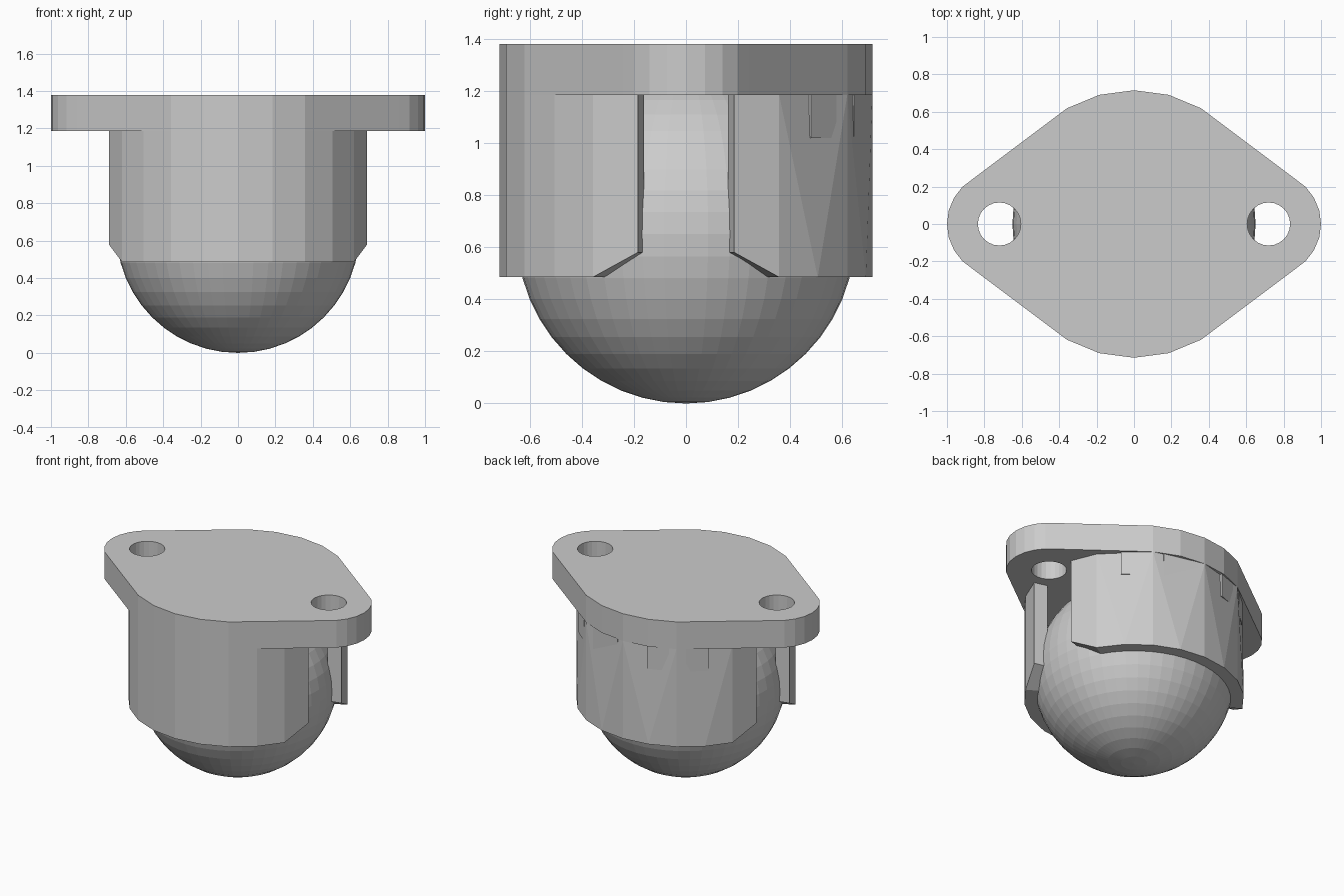
import bpy, bmesh
from math import sin, cos, radians
from mathutils import Vector

if "Cube" in bpy.data.objects:
    bpy.data.objects.remove(bpy.data.objects["Cube"])

R, R_IN = 0.715, 0.62              # housing radii
Z_LOW, Z_CHAMFER, Z_PLATE, Z_TOP = 0.485, 0.58, 1.185, 1.38


def polar(r, deg, z=0.0, cx=0.0):
    return Vector((cx + r * cos(radians(deg)), r * sin(radians(deg)), z))


def finish(name, bm):
    bmesh.ops.recalc_face_normals(bm, faces=bm.faces[:])
    mesh = bpy.data.meshes.new(name)
    bm.to_mesh(mesh)
    bm.free()
    obj = bpy.data.objects.new(name, mesh)
    bpy.context.collection.objects.link(obj)
    return obj


def wall(name, start, end, dented=()):
    """Curved wall in 15 degree facets; its two lower corners are chamfered.
    Angles in 'dented' have their upper outer point pulled in to the chord."""
    bm = bmesh.new()
    cols = []
    for a in range(start, end + 1, 15):
        zb = Z_CHAMFER if a in (start, end) else Z_LOW
        r_top = R * cos(radians(15)) if a in dented else R
        cols.append([bm.verts.new(p) for p in (
            polar(R, a, zb), polar(r_top, a, Z_PLATE),
            polar(R_IN, a, Z_PLATE), polar(R_IN, a, zb))])
    for i, (c, d) in enumerate(zip(cols, cols[1:])):
        # outer skin: split so each dent is a flat downward triangle
        if dented and start + 15 * i in dented:
            bm.faces.new((c[0], d[1], c[1]))
            bm.faces.new((c[0], d[0], d[1]))
        elif dented and start + 15 * (i + 1) in dented:
            bm.faces.new((c[0], d[0], c[1]))
            bm.faces.new((d[0], d[1], c[1]))
        else:
            bm.faces.new((c[0], d[0], d[1], c[1]))
        for k in (1, 2, 3):
            n = (k + 1) % 4
            bm.faces.new((c[k], d[k], d[n], c[n]))
    bm.faces.new(cols[0])
    bm.faces.new(cols[-1])
    return finish(name, bm)


def prism(name, loops, z0, z1):
    """Flat outline with holes, extruded upward."""
    bm = bmesh.new()
    for pts in loops:
        vs = [bm.verts.new((p.x, p.y, z0)) for p in pts]
        for a, b in zip(vs, vs[1:] + vs[:1]):
            bm.edges.new((a, b))
    bmesh.ops.triangle_fill(bm, use_beauty=True, edges=bm.edges[:])
    ext = bmesh.ops.extrude_face_region(bm, geom=bm.faces[:], use_keep_orig=True)
    top = [g for g in ext["geom"] if isinstance(g, bmesh.types.BMVert)]
    bmesh.ops.translate(bm, verts=top, vec=(0, 0, z1 - z0))
    return finish(name, bm)


# rolling ball
bm = bmesh.new()
bmesh.ops.create_uvsphere(bm, u_segments=48, v_segments=24, radius=0.65)
bmesh.ops.translate(bm, verts=bm.verts[:], vec=(0, 0, 0.65))
finish("ball", bm)

# housing walls with open slots left and right
wall("front_wall", 195, 345)
wall("back_wall", 15, 165, dented=(45, 75, 105, 135))

# mounting plate: round middle, two ears with screw holes
outline = ([polar(0.28, a, cx=0.72) for a in range(-60, 61, 15)]
           + [polar(R, a) for a in range(60, 121, 15)]
           + [polar(0.28, a, cx=-0.72) for a in range(120, 241, 15)]
           + [polar(R, a) for a in range(240, 301, 15)])
holes = [[polar(0.115, a, cx=s * 0.72) for a in range(0, 360, 15)] for s in (-1, 1)]
prism("mounting_plate", [outline] + holes, Z_PLATE, Z_TOP)

# small lips hanging under the plate at the back
for i, (a0, a1) in enumerate(((43, 55), (66, 86), (104, 116), (125, 137))):
    quad = [polar(0.705, a0), polar(0.705, a1), polar(0.65, a1), polar(0.65, a0)]
    prism(f"back_lip_{i + 1}", [quad], 1.02, Z_PLATE)
